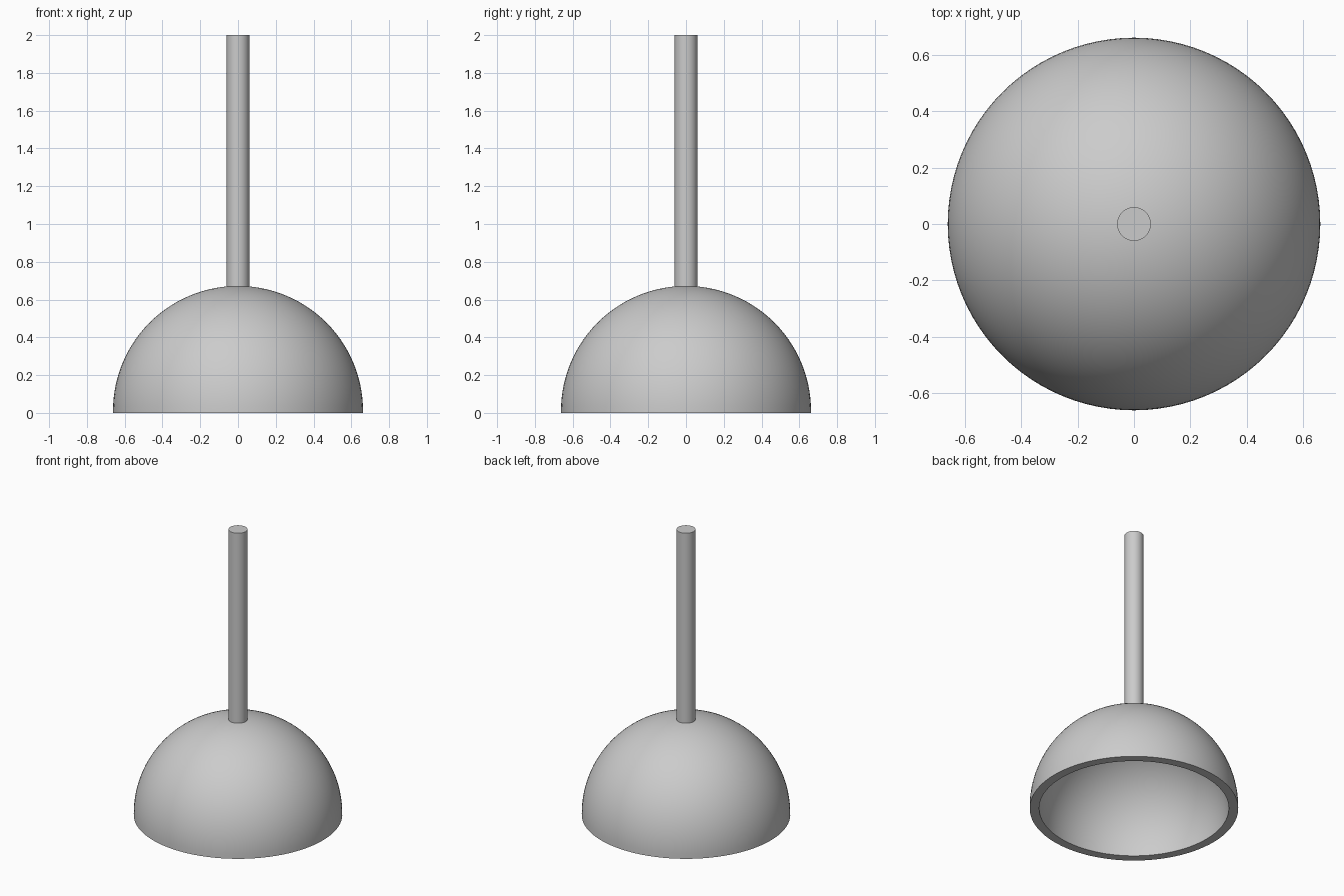
import bpy, bmesh
from math import sin, cos, pi, radians, asin

if "Cube" in bpy.data.objects:
    bpy.data.objects.remove(bpy.data.objects["Cube"])

SIDES = 96
RINGS = 28
CENTRE_Z = 0.01


def arc(radius):
    """Quarter circle profile from the z = 0 plane up to the pole."""
    start = -asin(CENTRE_Z / radius)
    pts = []
    for i in range(RINGS + 1):
        a = start + (pi / 2 - start) * i / RINGS
        pts.append((radius * cos(a), 0, CENTRE_Z + radius * sin(a)))
    return pts


def lathe(name, profile):
    """Spin a profile around z into a smooth-shaded object."""
    bm = bmesh.new()
    verts = [bm.verts.new(p) for p in profile]
    edges = [bm.edges.new(pair) for pair in zip(verts, verts[1:])]
    bmesh.ops.spin(bm, geom=verts + edges, cent=(0, 0, 0), axis=(0, 0, 1),
                   angle=2 * pi, steps=SIDES, use_merge=True)
    bmesh.ops.remove_doubles(bm, verts=bm.verts, dist=1e-5)
    bmesh.ops.recalc_face_normals(bm, faces=bm.faces)
    mesh = bpy.data.meshes.new(name)
    bm.to_mesh(mesh)
    bm.free()
    obj = bpy.data.objects.new(name, mesh)
    bpy.context.collection.objects.link(obj)
    bpy.ops.object.select_all(action='DESELECT')
    obj.select_set(True)
    bpy.context.view_layer.objects.active = obj
    bpy.ops.object.shade_smooth_by_angle(angle=radians(30))
    return obj


# Hollow rubber cup: outer dome, flat rim, inner dome
lathe("cup", arc(0.602)[::-1] + arc(0.662))

# Straight round handle, its foot sunk into the cup wall
lathe("handle", [(0, 0, 0.64), (0.06, 0, 0.64), (0.06, 0, 2.0), (0, 0, 2.0)])
